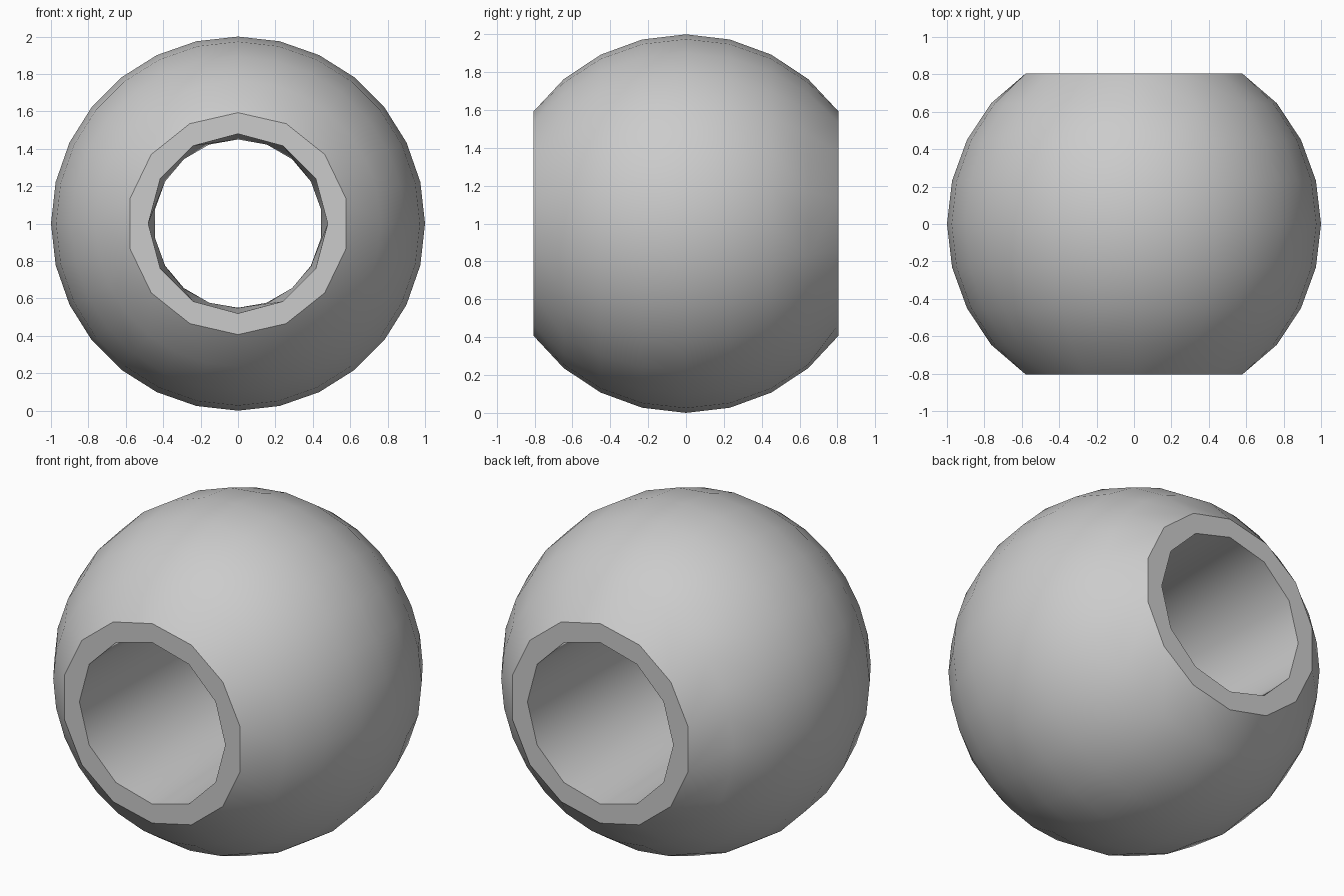
import bpy, bmesh, math

cube = bpy.data.objects.get("Cube")
if cube:
    bpy.data.objects.remove(cube, do_unlink=True)

HALF_DEPTH = 0.805
RIM_ANGLE = math.asin(HALF_DEPTH)
TAU = 2 * math.pi


def ring(bm, radius, y, sides):
    """Circle of vertices around the y axis, starting at the top."""
    return [bm.verts.new((radius * math.sin(TAU * i / sides), y,
                          1 + radius * math.cos(TAU * i / sides)))
            for i in range(sides)]


def zip_rings(bm, a, b):
    """Join two rings, which may have different side counts."""
    na, nb = len(a), len(b)
    if na == nb:
        for i in range(na):
            bm.faces.new((a[i], a[(i + 1) % na], b[(i + 1) % nb], b[i]))
        return
    i = j = 0
    while i < na or j < nb:
        if j == nb or (i < na and (i + 1) / na <= (j + 1) / nb):
            bm.faces.new((a[i % na], a[(i + 1) % na], b[j % nb]))
            i += 1
        else:
            bm.faces.new((a[i % na], b[(j + 1) % nb], b[j % nb]))
            j += 1


bm = bmesh.new()

# Outer ball, from front rim to back rim
STEPS = 8
rings = []
for k in range(STEPS + 1):
    t = RIM_ANGLE * (2 * k / STEPS - 1)
    sides = 14 if k in (0, STEPS) else 28
    rings.append(ring(bm, math.cos(t), math.sin(t), sides))

# Hole, back to front, slightly narrower in the middle
rings.append(ring(bm, 0.48, HALF_DEPTH, 12))
rings.append(ring(bm, 0.45, 0, 18))
rings.append(ring(bm, 0.48, -HALF_DEPTH, 12))

# Skin the closed loop of rings; this also makes the flat end faces
for a, b in zip(rings, rings[1:] + rings[:1]):
    zip_rings(bm, a, b)
bmesh.ops.recalc_face_normals(bm, faces=bm.faces)

mesh = bpy.data.meshes.new("bead")
bm.to_mesh(mesh)
bm.free()
bead = bpy.data.objects.new("bead", mesh)
bpy.context.collection.objects.link(bead)

# Plain grey finish
grey = bpy.data.materials.new("light grey")
grey.use_nodes = True
color = (0.6, 0.6, 0.6, 1)
grey.diffuse_color = color
for node in grey.node_tree.nodes:
    if node.type == "BSDF_PRINCIPLED":
        node.inputs["Base Color"].default_value = color
mesh.materials.append(grey)

# Smooth walls with crisp rims
bpy.ops.object.select_all(action="DESELECT")
bead.select_set(True)
bpy.context.view_layer.objects.active = bead
bpy.ops.object.shade_smooth_by_angle(angle=math.radians(35))
